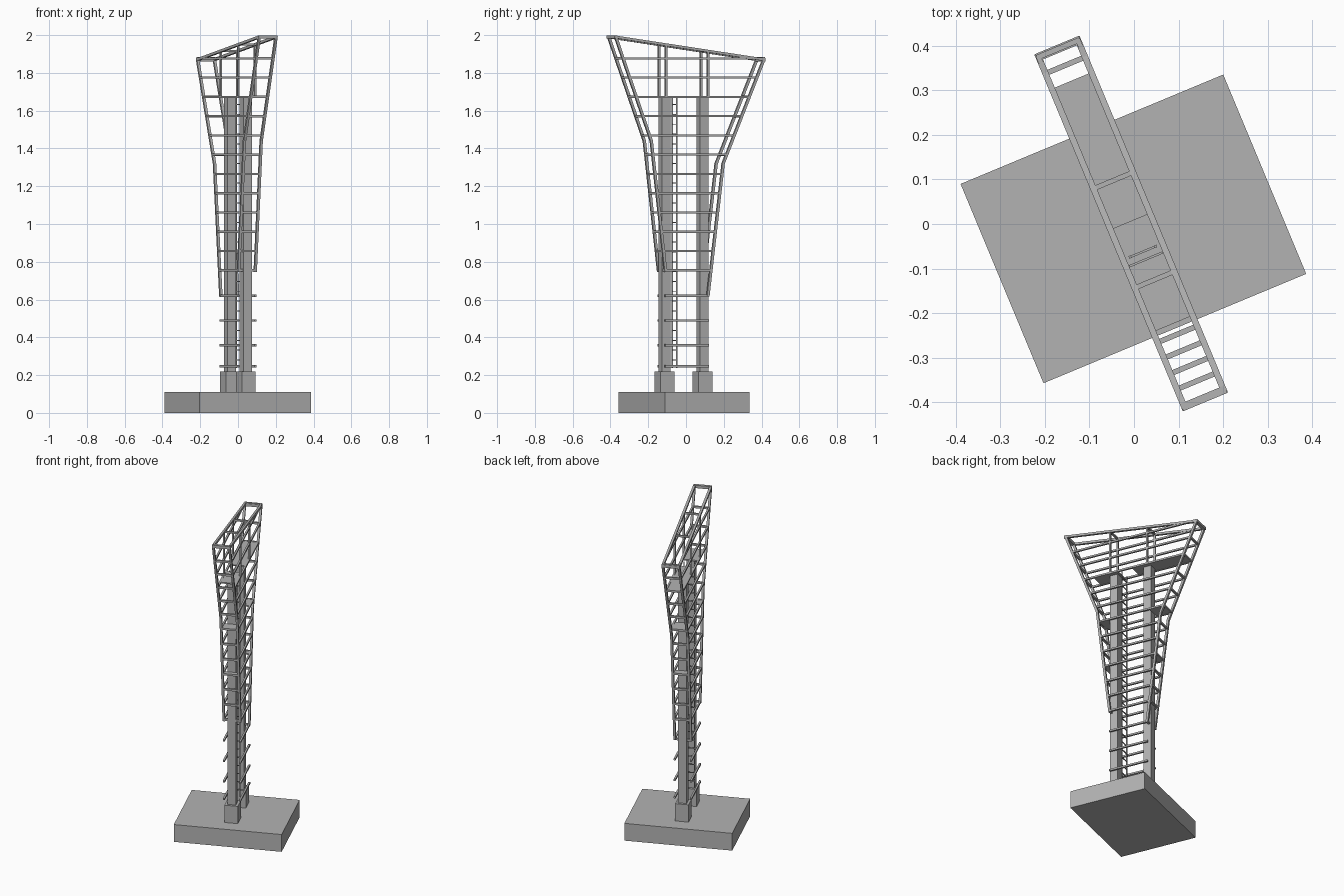
import bpy, bmesh, math
from mathutils import Vector, Matrix

cube = bpy.data.objects.get("Cube")
if cube:
    bpy.data.objects.remove(cube, do_unlink=True)

mat = bpy.data.materials.new("concrete_grey")
mat.use_nodes = True
GREY = (0.45, 0.45, 0.45, 1)
mat.diffuse_color = GREY
mat.node_tree.nodes["Principled BSDF"].inputs["Base Color"].default_value = GREY

TURN = math.radians(22.6)   # whole tower is turned about z
CX = -0.0055                # centre line of the tower
HALF = 0.048                # half width of the steel frame


def add_box(bm, x, y, z):
    """Box from three (low, high) ranges."""
    size = [b - a for a, b in (x, y, z)]
    mid = [(a + b) / 2 for a, b in (x, y, z)]
    bmesh.ops.create_cube(bm, size=1, matrix=Matrix.Translation(mid) @ Matrix.Diagonal((*size, 1)))


def add_bar(bm, p, q, t):
    """Square bar of thickness t between two points."""
    p, q = Vector(p), Vector(q)
    d = q - p
    zv = d.normalized()
    side = Vector((1, 0, 0)) if abs(zv.x) < 0.9 else Vector((0, 1, 0))
    yv = zv.cross(side).normalized()
    rot = Matrix((yv.cross(zv), yv, zv)).transposed().to_4x4()
    m = Matrix.Translation((p + q) / 2) @ rot @ Matrix.Diagonal((t, t, d.length + t * 0.6, 1))
    bmesh.ops.create_cube(bm, size=1, matrix=m)


def finish(bm, name):
    mesh = bpy.data.meshes.new(name)
    bm.to_mesh(mesh)
    bm.free()
    mesh.materials.append(mat)
    ob = bpy.data.objects.new(name, mesh)
    ob.rotation_euler.z = TURN
    bpy.context.scene.collection.objects.link(ob)


def span(c, h):
    return (c - h, c + h)


# Edge lines of the frame as (z, y)
FRONT = [(0.75, -0.135), (1.44, -0.217), (1.99, -0.421)]
BACK = [(0.62, 0.108), (1.32, 0.195), (1.87, 0.428)]


def edge_y(line, z):
    if z <= line[0][0]:
        return line[0][1]
    for (z0, y0), (z1, y1) in zip(line, line[1:]):
        if z <= z1:
            return y0 + (y1 - y0) * (z - z0) / (z1 - z0)
    return line[-1][1]


# Foundation slab
bm = bmesh.new()
add_box(bm, span(CX, 0.319), span(-0.0096, 0.242), (0, 0.11))
finish(bm, "foundation_slab")

# Footings and columns
COLUMNS = {"front": -0.121, "back": 0.097}
for side, y in COLUMNS.items():
    bm = bmesh.new()
    add_box(bm, span(CX, 0.04), span(y, 0.04), (0.11, 0.22))
    finish(bm, side + "_footing")
    bm = bmesh.new()
    add_box(bm, span(CX, 0.025), span(y, 0.025), (0.22, 1.67))
    finish(bm, side + "_column")

# Bent corner posts
bm = bmesh.new()
for line in (FRONT, BACK):
    for x in (CX - HALF, CX + HALF):
        for (z0, y0), (z1, y1) in zip(line, line[1:]):
            add_bar(bm, (x, y0, z0), (x, y1, z1), 0.014)
finish(bm, "corner_posts")

# Sloping top frame
bm = bmesh.new()
(fz, fy), (bz, by) = FRONT[-1], BACK[-1]
for x in (CX - HALF, CX + HALF):
    add_bar(bm, (x, fy, fz), (x, by, bz), 0.014)
for y, z in ((fy, fz), (by, bz)):
    add_bar(bm, (CX - HALF, y, z), (CX + HALF, y, z), 0.018)
finish(bm, "top_frame")

# Upper posts with cross ties
bm = bmesh.new()
for y in (-0.133, 0.108):
    z = fz + (bz - fz) * (y - fy) / (by - fy)
    for x in (CX - HALF, CX + HALF):
        add_bar(bm, (x, y, 1.67), (x, y, z), 0.011)
    add_bar(bm, (CX - HALF, y, z), (CX + HALF, y, z), 0.011)
finish(bm, "upper_posts")

# Side rails and end rungs at each level
bm = bmesh.new()
levels = [0.247, 0.358, 0.489, 0.62] + [0.755 + 0.102 * i for i in range(12)]
for z in levels:
    f, b = edge_y(FRONT, z), edge_y(BACK, z)
    for x in (CX - HALF, CX + HALF):
        add_bar(bm, (x, f, z), (x, b, z), 0.011)
    for y, low in ((f, 0.7), (b, 0.6)):
        if z > low:
            add_bar(bm, (CX - HALF, y, z), (CX + HALF, y, z), 0.012)
finish(bm, "level_rails")

# Platforms: wide ones on top, short ones outside the columns below
bm = bmesh.new()
deck = span(CX, HALF)
add_box(bm, deck, (-0.24, -0.085), span(1.673, 0.004))
add_box(bm, deck, (0.008, edge_y(BACK, 1.673)), span(1.673, 0.004))
for z in (1.367, 1.061):
    add_box(bm, deck, (edge_y(FRONT, z), -0.146), span(z, 0.004))
    add_box(bm, deck, (0.122, edge_y(BACK, z)), span(z, 0.004))
finish(bm, "platforms")

# Ladder behind the front column
bm = bmesh.new()
LY = -0.065
for x in (CX - 0.031, CX + 0.031):
    add_bar(bm, (x, LY, 0.24), (x, LY, 1.67), 0.006)
for i in range(27):
    z = 0.28 + 0.052 * i
    add_bar(bm, (CX - 0.031, LY, z), (CX + 0.031, LY, z), 0.005)
finish(bm, "ladder")
